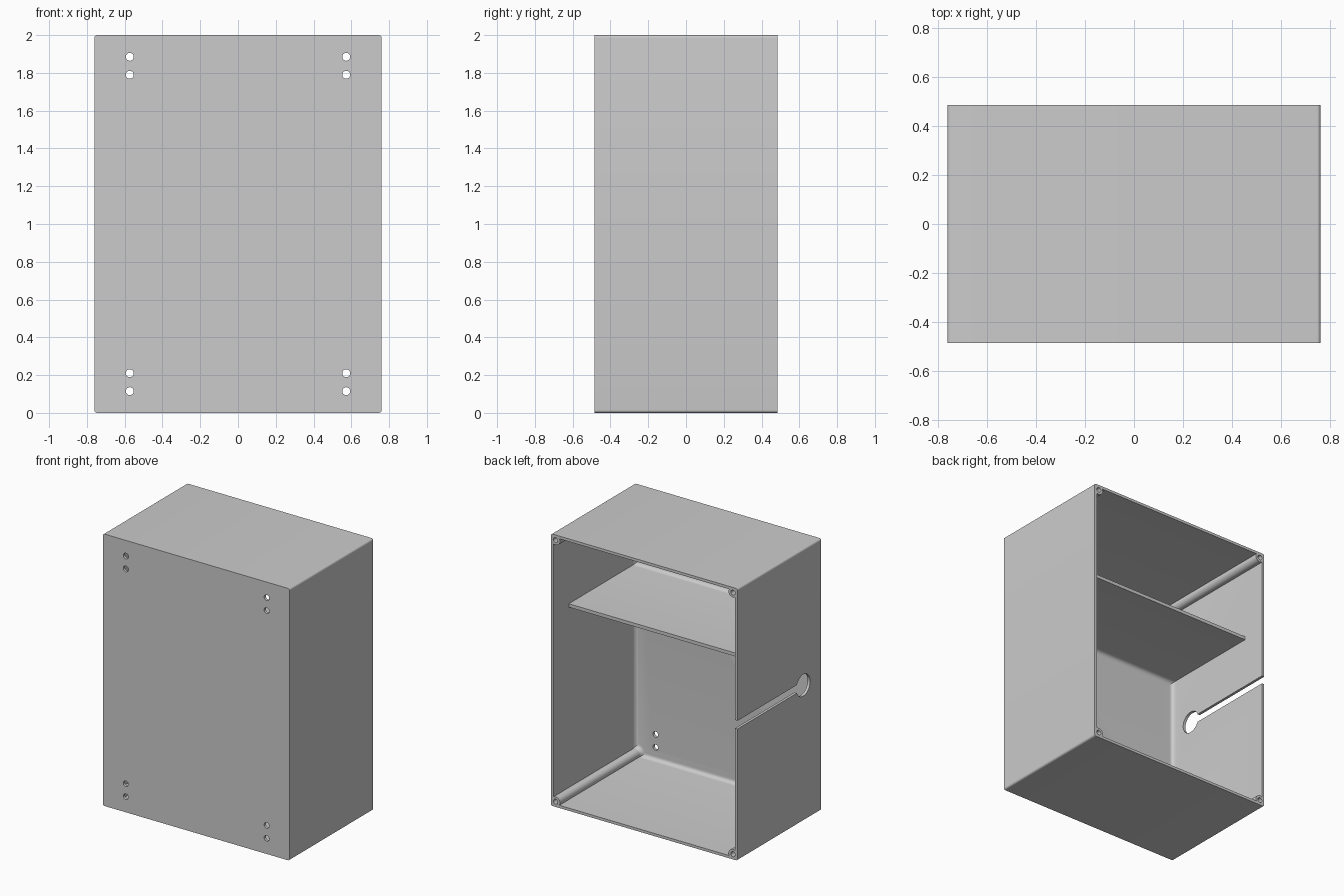
import bpy
import bmesh
from math import sin, cos, pi, sqrt, atan2, radians
from mathutils import Matrix

W, D, H = 0.76, 0.485, 1.0      # half width, half depth, half height
WALL = 0.02
POST_IN, POST_R = 0.038, 0.036  # post centre inset and radius
FILLET = 0.03

cube = bpy.data.objects.get("Cube")
if cube:
    bpy.data.objects.remove(cube, do_unlink=True)

grey = bpy.data.materials.new("plain grey")
grey.use_nodes = True
colour = (0.6, 0.6, 0.6, 1)
grey.diffuse_color = colour
grey.node_tree.nodes["Principled BSDF"].inputs["Base Color"].default_value = colour


def finish(name, bm):
    bmesh.ops.recalc_face_normals(bm, faces=bm.faces)
    mesh = bpy.data.meshes.new(name)
    bm.to_mesh(mesh)
    bm.free()
    mesh.materials.append(grey)
    obj = bpy.data.objects.new(name, mesh)
    bpy.context.collection.objects.link(obj)
    return obj


def loft(name, rings):
    """Closed solid through rings of points with equal counts."""
    bm = bmesh.new()
    loops = [[bm.verts.new(p) for p in ring] for ring in rings]
    n = len(loops[0])
    for a, b in zip(loops, loops[1:]):
        for i in range(n):
            j = (i + 1) % n
            bm.faces.new((a[i], a[j], b[j], b[i]))
    bm.faces.new(loops[0])
    bm.faces.new(loops[-1])
    return finish(name, bm)


def cylinder(name, axis, centre, radius, length):
    bm = bmesh.new()
    turn = Matrix.Rotation(pi / 2, 4, 'Y' if axis == 'X' else 'X')
    bmesh.ops.create_cone(bm, cap_ends=True, segments=32, radius1=radius,
                          radius2=radius, depth=length,
                          matrix=Matrix.Translation(centre) @ turn)
    return finish(name, bm)


def box(name, centre, size):
    bm = bmesh.new()
    bmesh.ops.create_cube(bm, size=1, matrix=Matrix.Translation(centre)
                          @ Matrix.Diagonal((*size, 1)))
    return finish(name, bm)


def cut(target, cutter):
    cutter.hide_render = True
    mod = target.modifiers.new("cut", 'BOOLEAN')
    mod.operation, mod.solver, mod.object = 'DIFFERENCE', 'EXACT', cutter
    bpy.context.view_layer.objects.active = target
    bpy.ops.object.modifier_apply(modifier=mod.name)
    bpy.data.objects.remove(cutter, do_unlink=True)


def four_corners(corner, y):
    """Repeat a corner outline, given as insets (u, v), around the box."""
    ring = []
    for sx, sz in ((1, 1), (-1, 1), (-1, -1), (1, -1)):
        pts = corner if sx * sz > 0 else corner[::-1]
        ring += [(sx * (W - u), y, H + sz * (H - v)) for u, v in pts]
    return ring


def rounded_corner(r, steps=6):
    angles = [pi / 2 * i / steps for i in range(steps + 1)]
    return [(r - r * cos(a), r - r * sin(a)) for a in angles]


def post_corner(inset, steps=16):
    """Inner wall outline that bulges around a screw post."""
    r, gap = POST_R + inset, WALL + inset - POST_IN
    reach = sqrt(r * r - gap * gap)
    a0, a1 = atan2(reach, gap), atan2(gap, reach)
    angles = [a0 + (a1 - a0) * i / steps for i in range(steps + 1)]
    return [(POST_IN + r * cos(a), POST_IN + r * sin(a)) for a in angles]


# Outer case, rounded only along its depth
case = loft("case", [four_corners(rounded_corner(0.015), y) for y in (-D, D)])

# Hollow, open at the back, with a fillet around the front panel
rings = []
for i in range(7):
    a = pi / 2 * i / 6
    rings.append(four_corners(post_corner(FILLET * (1 - sin(a))),
                              -D + WALL + FILLET * (1 - cos(a))))
rings.append(four_corners(post_corner(0), D + 0.1))
cut(case, loft("hollow", rings))

# Mounting holes in the front panel
for x in (-0.573, 0.573):
    for z in (0.115, 0.21, 1.79, 1.885):
        cut(case, cylinder("mounting_hole", 'Y', (x, -D, z), 0.021, 0.2))

# Screw holes in the corner posts
for x in (-W + POST_IN, W - POST_IN):
    for z in (POST_IN, 2 * H - POST_IN):
        cut(case, cylinder("screw_hole", 'Y', (x, D, z), 0.018, 0.5))

# Keyhole cable slot in the right-hand wall
HOLE_Y = -0.277
cut(case, cylinder("cable_hole", 'X', (-W, HOLE_Y, H), 0.08, 0.2))
cut(case, box("cable_slot", (-W, (HOLE_Y + 0.6) / 2, H), (0.2, 0.6 - HOLE_Y, 0.06)))

# Shelf with fillets where it meets the front panel
back, half, mid = 0.305, 0.0125, 1.408
root = -D + WALL
upper = [(back, half)]
for i in range(7):
    a = pi / 2 * i / 6
    upper.append((root + FILLET * (1 - sin(a)), half + FILLET * (1 - cos(a))))
upper.append((root - 0.005, half + FILLET))
outline = upper + [(y, -z) for y, z in reversed(upper)]
edge = W - WALL + 0.005
shelf = loft("shelf", [[(x, y, mid + z) for y, z in outline] for x in (-edge, edge)])

# Smooth fillets, keep hard edges
for obj in (case, shelf):
    bpy.ops.object.select_all(action='DESELECT')
    obj.select_set(True)
    bpy.context.view_layer.objects.active = obj
    bpy.ops.object.shade_smooth_by_angle(angle=radians(30))
